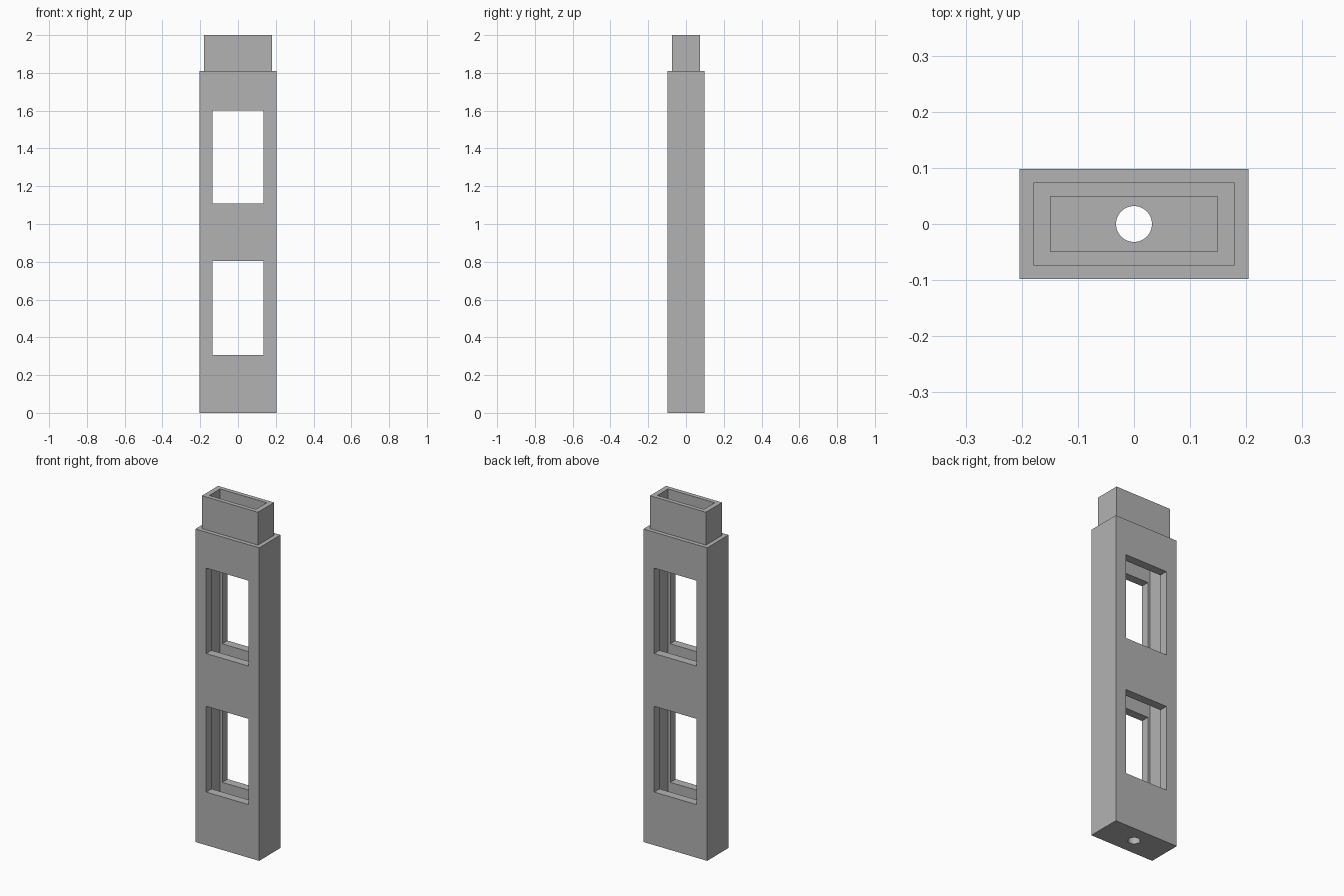
import bpy
import math

cube = bpy.data.objects.get("Cube")
if cube:
    bpy.data.objects.remove(cube, do_unlink=True)

# Single flat grey
grey = bpy.data.materials.new("plain_grey")
grey.use_nodes = True
colour = (0.448, 0.448, 0.448, 1)
grey.diffuse_color = colour
grey.node_tree.nodes["Principled BSDF"].inputs["Base Color"].default_value = colour


def box(name, width, depth, bottom, top):
    """Box centred on x and y, spanning two heights."""
    bpy.ops.mesh.primitive_cube_add(size=1, location=(0, 0, (bottom + top) / 2))
    ob = bpy.context.object
    ob.name = ob.data.name = name
    ob.scale = (width, depth, top - bottom)
    bpy.ops.object.transform_apply(location=True, rotation=False, scale=True)
    ob.data.materials.append(grey)
    return ob


def combine(target, tool, operation):
    """Apply a boolean and remove the helper."""
    mod = target.modifiers.new(operation.lower(), 'BOOLEAN')
    mod.operation = operation
    mod.solver = 'EXACT'
    mod.object = tool
    bpy.context.view_layer.objects.active = target
    bpy.ops.object.modifier_apply(modifier=mod.name)
    bpy.data.objects.remove(tool, do_unlink=True)


# Outer casing with its narrower plug-in neck
casing = box("hollow_casing", 0.408, 0.196, 0, 1.81)
combine(casing, box("neck", 0.358, 0.148, 1.7, 2), 'UNION')

# Inner shaft, open at the top
combine(casing, box("shaft_cutter", 0.298, 0.098, 0.05, 2.2), 'DIFFERENCE')

# Two windows through front and back walls
for bottom, top in ((0.307, 0.803), (1.108, 1.602)):
    combine(casing, box("window_cutter", 0.27, 0.5, bottom, top), 'DIFFERENCE')

# Round hole through the floor
bpy.ops.mesh.primitive_cylinder_add(vertices=48, radius=0.032, depth=0.2)
drill = bpy.context.object
drill.data.materials.append(grey)
combine(casing, drill, 'DIFFERENCE')

# Crisp edges, smooth hole wall
bpy.ops.object.select_all(action='DESELECT')
casing.select_set(True)
bpy.context.view_layer.objects.active = casing
bpy.ops.object.shade_smooth_by_angle(angle=math.radians(30))
